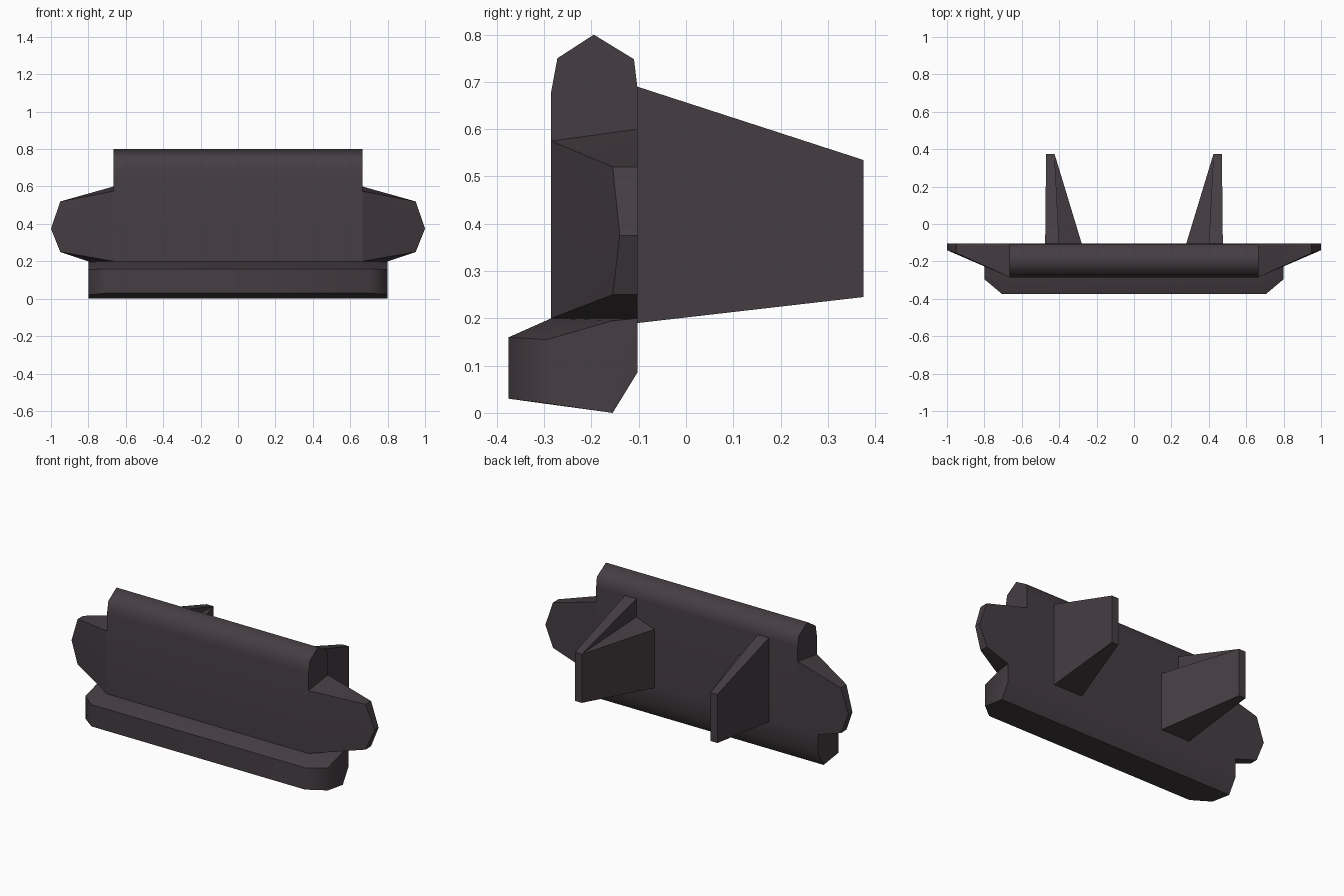
import bpy
import bmesh
import math

old = bpy.data.objects.get("Cube")
if old:
    bpy.data.objects.remove(old, do_unlink=True)

paint = bpy.data.materials.new("dark_plum_grey")
paint.use_nodes = True
colour = (0.060, 0.047, 0.055, 1)
paint.diffuse_color = colour
bsdf = next(n for n in paint.node_tree.nodes if n.type == 'BSDF_PRINCIPLED')
bsdf.inputs["Base Color"].default_value = colour


def solid(name, corners, smooth_angle, mirrored=False):
    """Convex faceted solid through the given corners."""
    bm = bmesh.new()
    for c in corners:
        bm.verts.new(c)
    bmesh.ops.convex_hull(bm, input=bm.verts[:])
    bmesh.ops.dissolve_limit(bm, angle_limit=math.radians(1),
                             verts=bm.verts[:], edges=bm.edges[:])
    bmesh.ops.recalc_face_normals(bm, faces=bm.faces[:])
    mesh = bpy.data.meshes.new(name)
    bm.to_mesh(mesh)
    bm.free()
    obj = bpy.data.objects.new(name, mesh)
    bpy.context.collection.objects.link(obj)
    mesh.materials.append(paint)
    bpy.ops.object.select_all(action='DESELECT')
    obj.select_set(True)
    bpy.context.view_layer.objects.active = obj
    bpy.ops.object.shade_smooth_by_angle(angle=math.radians(smooth_angle))
    if mirrored:
        obj.modifiers.new("Mirror", 'MIRROR').use_clip = False
    return obj


def both_sides(points):
    return [(s * x, y, z) for x, y, z in points for s in (-1, 1)]


BACK = -0.103   # plane shared by the rear faces
HALF = 0.665    # half width of the central panel

# Central panel with a rounded ridge
profile = [(-0.285, 0.2), (-0.285, 0.68), (-0.272, 0.75), (-0.195, 0.8),
           (-0.11, 0.748), (BACK, 0.69), (BACK, 0.2)]
solid("main_panel", both_sides([(HALF, y, z) for y, z in profile]), 70)

# Tapered side wings
tip = [(0.95, 0.52, -0.155), (1.0, 0.375, -0.14), (0.95, 0.25, -0.155)]
wing = [(HALF, -0.285, 0.2), (HALF, -0.285, 0.575),
        (HALF, BACK, 0.2), (HALF, BACK, 0.6), (0.8, BACK, 0.2)]
for x, z, y in tip:
    wing += [(x, y, z), (x, BACK, z)]
solid("side_wings", wing, 15, mirrored=True)

# Lower lip with chamfered front corners
lip = [(0.705, -0.375, 0.03), (0.705, -0.375, 0.16), (HALF, -0.285, 0.2),
       (0.8, -0.295, 0.02), (0.8, -0.295, 0.155), (0.8, -0.155, 0.195),
       (0.8, BACK, 0.2), (0.8, BACK, 0.085), (0.8, -0.155, 0.0)]
solid("lower_lip", both_sides(lip), 60)

# Rear mounting plates, tapering backwards
END = 0.375
end_face = [(x, END, z) for x in (0.425, 0.47) for z in (0.245, 0.535)]
plate = [(x, BACK, z) for x in (0.4, 0.475) for z in (0.19, 0.69)]
solid("mounting_plates", plate + end_face, 15, mirrored=True)

# Inner gussets bracing the plates
gusset = [(0.28, BACK, 0.19), (0.28, BACK, 0.54),
          (0.41, BACK, 0.19), (0.41, BACK, 0.585)]
solid("plate_gussets", gusset + end_face[:2], 15, mirrored=True)
